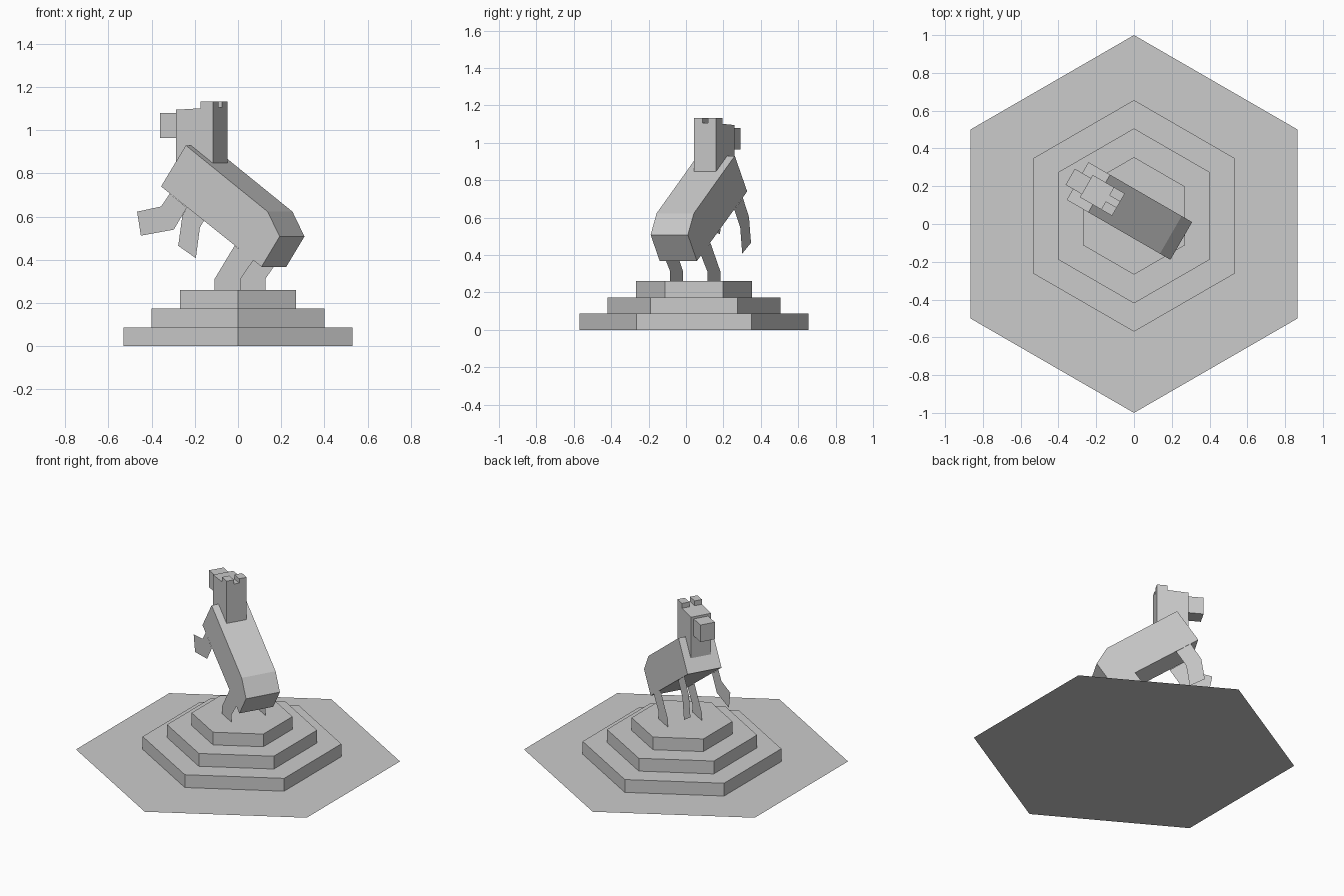
import bpy
from math import sin, cos, pi
from mathutils import Matrix

if "Cube" in bpy.data.objects:
    bpy.data.objects.remove(bpy.data.objects["Cube"])

# Figure frame: local x = forward, local y = sideways, turned 150 degrees
TURN = Matrix.Translation((0, 0.055, 0)) @ Matrix.Rotation(pi * 5 / 6, 4, 'Z')
HALF_BODY, HALF_HEAD, HALF_MUZZLE = 0.115, 0.068, 0.049


def add_mesh(name, verts, faces, matrix=Matrix()):
    mesh = bpy.data.meshes.new(name)
    mesh.from_pydata(verts, [], faces)
    mesh.transform(matrix)
    obj = bpy.data.objects.new(name, mesh)
    bpy.context.collection.objects.link(obj)
    return obj


def prism_faces(n, bottom=True):
    faces = [(i, (i + 1) % n, (i + 1) % n + n, i + n) for i in range(n)]
    faces.append(tuple(range(n, 2 * n)))
    if bottom:
        faces.append(tuple(reversed(range(n))))
    return faces


def hexagon(radius, y, z):
    return [(radius * cos(pi / 6 + i * pi / 3), y + radius * sin(pi / 6 + i * pi / 3), z)
            for i in range(6)]


def side_prism(name, profile, v0, v1):
    """Side profile (forward, height) extruded between two sideways positions."""
    verts = [(u, v, z) for v in (v1, v0) for u, z in profile]
    return add_mesh(name, verts, prism_faces(len(profile)), TURN)


def side_sheet(name, profile, v):
    """Flat side outline without thickness."""
    if v > 0:
        profile = profile[::-1]
    verts = [(u, v, z) for u, z in profile]
    return add_mesh(name, verts, [tuple(range(len(verts)))], TURN)


# Ground tile and three stepped tiers
add_mesh("ground_tile", hexagon(1, 0, 0), [tuple(range(6))])
for i, (radius, z0, z1) in enumerate([(0.613, 0, 0.087), (0.463, 0.087, 0.174),
                                      (0.311, 0.174, 0.26)]):
    add_mesh(f"plinth_tier_{i + 1}",
             hexagon(radius, 0.043, z0) + hexagon(radius, 0.043, z1),
             prism_faces(6, bottom=False))

# Rearing body (profile runs clockwise; the far side is at negative local y
# after the turn, so the viewer's near side is positive local y)
body = [(0.2125, 0.93), (0.345, 0.74), (-0.192, 0.368), (-0.289, 0.508), (-0.225, 0.623)]
side_prism("body", body, -HALF_BODY, HALF_BODY)

# Hind legs: flat outlines flush with the flanks
hind_leg = [(-0.0485, 0.466), (0.058, 0.313), (0.058, 0.26),
            (-0.081, 0.26), (-0.081, 0.313), (-0.150, 0.40)]
for side, v in (("near", HALF_BODY), ("far", -HALF_BODY)):
    side_sheet(f"hind_leg_{side}", hind_leg, v)

# Front legs: one raised, one hanging
side_sheet("front_leg_near", [(0.298, 0.707), (0.345, 0.647), (0.473, 0.623),
                              (0.453, 0.512), (0.277, 0.54), (0.207, 0.642)], HALF_BODY)
side_sheet("front_leg_far", [(0.298, 0.707), (0.364, 0.604), (0.386, 0.465),
                             (0.292, 0.408), (0.270, 0.55), (0.207, 0.642)], -HALF_BODY)

# Head and neck block, resting on the shoulders
side_prism("head", [(0.095, 0.846), (0.095, 1.105), (0.2915, 1.095),
                    (0.2915, 0.817), (0.2125, 0.925)][::-1], -HALF_HEAD, HALF_HEAD)

# Muzzle
side_prism("muzzle", [(0.285, 1.08), (0.39, 1.08), (0.39, 0.965), (0.285, 0.965)],
           -HALF_MUZZLE, HALF_MUZZLE)

# Ears
ear = [(0.095, 1.134), (0.162, 1.134), (0.162, 1.095), (0.095, 1.10)]
side_prism("ear_near", ear, 0.018, HALF_HEAD)
side_prism("ear_far", ear, -HALF_HEAD, -0.018)
